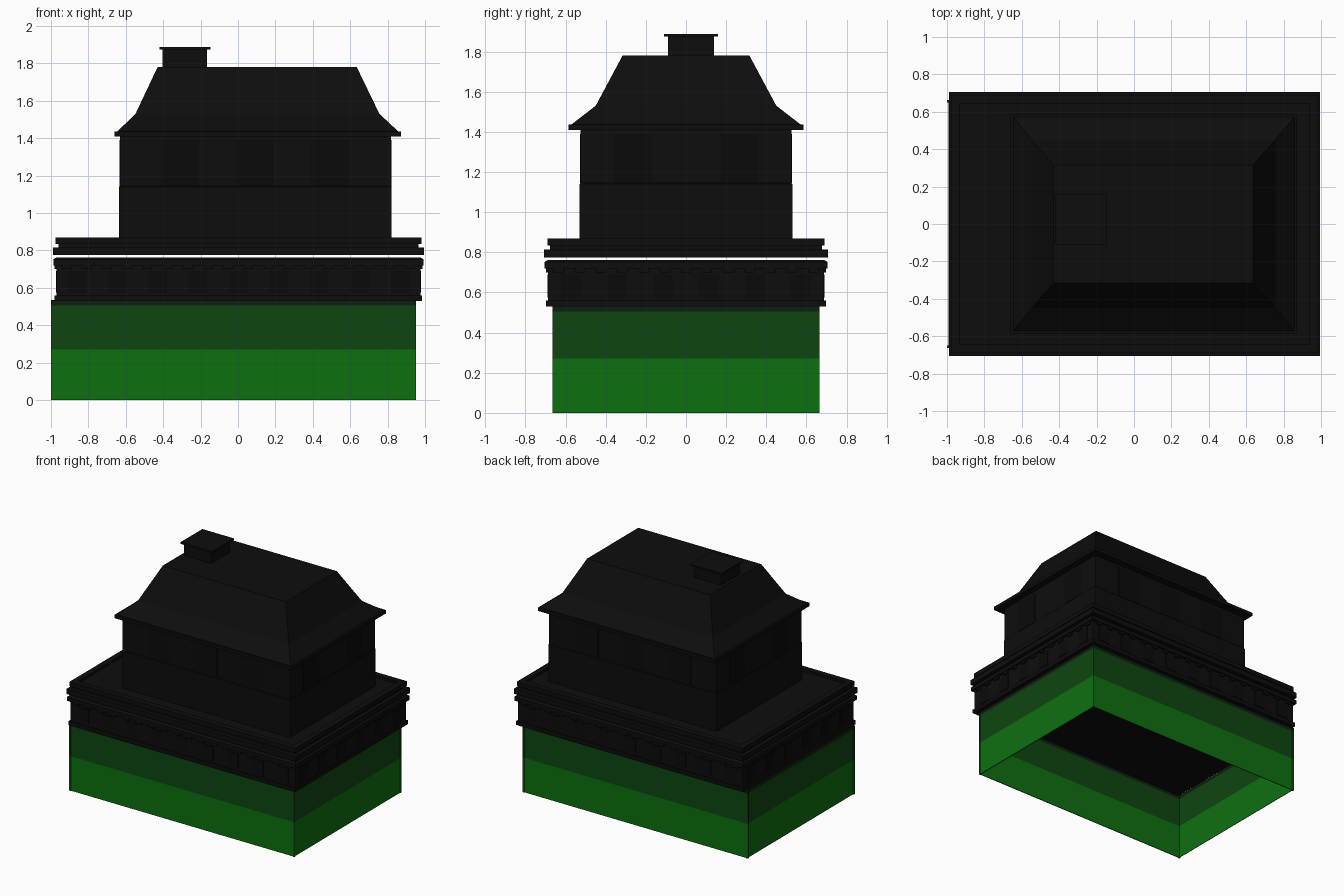
import bpy, bmesh

cube = bpy.data.objects.get("Cube")
if cube:
    bpy.data.objects.remove(cube)


def material(name, rgb):
    m = bpy.data.materials.new(name)
    m.use_nodes = True
    m.diffuse_color = (*rgb, 1)
    m.node_tree.nodes["Principled BSDF"].inputs["Base Color"].default_value = (*rgb, 1)
    return m


BLACK = material("black", (0.004, 0.004, 0.004))
GLASS = material("dark glass", (0.003, 0.003, 0.003))
GREEN = material("bright green", (0.004, 0.16, 0.005))
MID = material("deep green", (0.004, 0.062, 0.005))
DARK = material("dark green", (0.004, 0.014, 0.005))


def ring(bm, z, x0, x1, y0, y1):
    return [bm.verts.new((x, y, z)) for x, y in ((x0, y0), (x1, y0), (x1, y1), (x0, y1))]


def loft(name, rows, mats=(BLACK,)):
    """Stack of rectangles (z, x0, x1, y0, y1); each storey takes its own material."""
    bm = bmesh.new()
    rings = [ring(bm, *r) for r in rows]
    bm.faces.new(rings[0][::-1])
    for k, (a, b) in enumerate(zip(rings, rings[1:])):
        for i in range(4):
            j = (i + 1) % 4
            f = bm.faces.new((a[i], a[j], b[j], b[i]))
            f.material_index = min(k, len(mats) - 1)
    bm.faces.new(rings[-1]).material_index = min(len(rows) - 2, len(mats) - 1)
    return finish(name, bm, mats)


def finish(name, bm, mats):
    me = bpy.data.meshes.new(name)
    bm.to_mesh(me)
    bm.free()
    for m in mats:
        me.materials.append(m)
    ob = bpy.data.objects.new(name, me)
    bpy.context.collection.objects.link(ob)
    return ob


def boxes(name, items, mat=BLACK):
    """Many boxes (x0, x1, y0, y1, z0, z1) in one object."""
    bm = bmesh.new()
    for x0, x1, y0, y1, z0, z1 in items:
        a, b = ring(bm, z0, x0, x1, y0, y1), ring(bm, z1, x0, x1, y0, y1)
        bm.faces.new(a[::-1])
        bm.faces.new(b)
        for i in range(4):
            j = (i + 1) % 4
            bm.faces.new((a[i], a[j], b[j], b[i]))
    return finish(name, bm, (mat,))


def around(x0, x1, y, nx, ny, wx, wy, depth, z0, z1):
    """Evenly spaced blocks standing proud of all four sides of a rectangle."""
    out = []
    for i in range(nx):
        c = x0 + (x1 - x0) * (i + 0.5) / nx
        for s in (-1, 1):
            a, b = sorted((s * (y - 0.005), s * (y + depth)))
            out.append((c - wx / 2, c + wx / 2, a, b, z0, z1))
    for i in range(ny):
        c = -y + 2 * y * (i + 0.5) / ny
        out.append((x0 - depth, x0 + 0.005, c - wy / 2, c + wy / 2, z0, z1))
        out.append((x1 - 0.005, x1 + depth, c - wy / 2, c + wy / 2, z0, z1))
    return out


# Open green base: four thin banded walls and corner posts
LEVELS = (0, 0.27, 0.505, 0.535)
GREENS = (GREEN, MID, DARK)


def banded(name, *rect):
    loft(name, [(z, *rect) for z in LEVELS], GREENS)


banded("base_wall_front", -0.985, 0.94, -0.66, -0.654)
banded("base_wall_back", -0.985, 0.94, 0.654, 0.66)
banded("base_wall_right", -0.992, -0.988, -0.65, 0.65)
banded("base_wall_left", 0.942, 0.948, -0.65, 0.65)
for side, x0, x1 in (("right", -1.0, -0.985), ("left", 0.938, 0.952)):
    banded("base_post_front_" + side, x0, x1, -0.664, -0.65)
    banded("base_post_back_" + side, x0, x1, 0.65, 0.664)

# Lower storey with plinth and cornice
loft("storey_plinth", [(0.53, -0.982, 0.984, -0.697, 0.697), (0.56, -0.982, 0.984, -0.697, 0.697)])
loft("storey_body", [(0.555, -0.97, 0.975, -0.687, 0.687), (0.73, -0.97, 0.975, -0.687, 0.687)])
loft("storey_cornice", [(0.72, -0.987, 0.993, -0.705, 0.705), (0.752, -0.987, 0.993, -0.705, 0.705),
                        (0.761, -0.972, 0.978, -0.69, 0.69)])
boxes("storey_windows", around(-0.97, 0.975, 0.687, 9, 6, 0.1, 0.1, 0.003, 0.575, 0.69), GLASS)
boxes("cornice_blocks", around(-0.97, 0.975, 0.687, 18, 13, 0.05, 0.05, 0.011, 0.7, 0.722))

# Floating upper band with a shallow parapet around the terrace
loft("terrace_band", [(0.774, -0.99, 0.995, -0.707, 0.707), (0.815, -0.99, 0.995, -0.707, 0.707),
                      (0.815, -0.96, 0.965, -0.677, 0.677), (0.833, -0.96, 0.965, -0.677, 0.677),
                      (0.833, -0.975, 0.98, -0.69, 0.69), (0.868, -0.975, 0.98, -0.69, 0.69),
                      (0.868, -0.93, 0.935, -0.645, 0.645), (0.85, -0.93, 0.935, -0.645, 0.645)])

# Upper house
loft("house_walls", [(0.84, -0.636, 0.822, -0.53, 0.53), (1.14, -0.636, 0.822, -0.53, 0.53),
                     (1.145, -0.631, 0.818, -0.526, 0.526), (1.415, -0.631, 0.818, -0.526, 0.526)])
front = [(c - 0.1, c + 0.1, a, b, 1.145, 1.39) for c in (-0.31, 0.09, 0.49)
         for a, b in ((-0.529, -0.52), (0.52, 0.529))]
sides = [(a, b, c - 0.095, c + 0.095, 1.145, 1.39) for c in (-0.268, 0.268)
         for a, b in ((-0.634, -0.625), (0.81, 0.821))]
boxes("house_windows", front + sides, GLASS)

# Flared hip roof with flat top
loft("roof", [(1.41, -0.66, 0.872, -0.586, 0.586), (1.436, -0.66, 0.872, -0.586, 0.586),
              (1.436, -0.645, 0.857, -0.572, 0.572), (1.53, -0.548, 0.756, -0.45, 0.45),
              (1.78, -0.43, 0.635, -0.316, 0.316)])

# Chimney
loft("chimney", [(1.77, -0.403, -0.166, -0.09, 0.14), (1.876, -0.403, -0.166, -0.09, 0.14)])
loft("chimney_cap", [(1.874, -0.421, -0.147, -0.11, 0.16), (1.887, -0.421, -0.147, -0.11, 0.16)])
